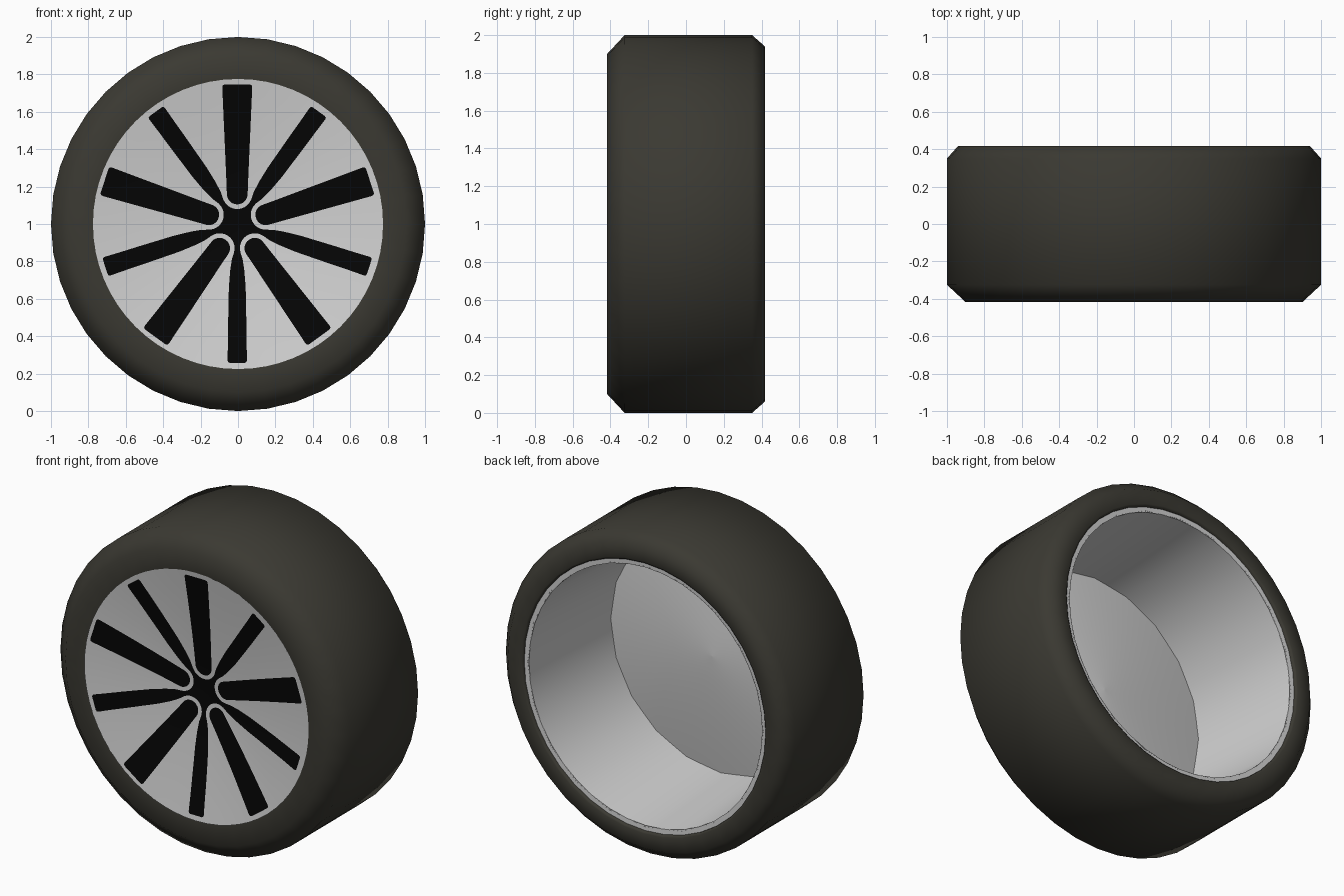
import bpy, math
from math import sin, cos, pi, sqrt, tan, radians

if "Cube" in bpy.data.objects:
    bpy.data.objects.remove(bpy.data.objects["Cube"])


def material(name, rgb):
    m = bpy.data.materials.new(name)
    m.diffuse_color = (*rgb, 1)
    m.use_nodes = True
    m.node_tree.nodes["Principled BSDF"].inputs["Base Color"].default_value = m.diffuse_color
    return m


RUBBER = material("dark_rubber", (0.043, 0.041, 0.032))
SILVER = material("silver_metal", (0.64, 0.64, 0.64))
BLACK = material("black_opening", (0.0015, 0.0015, 0.0015))


def make(name, verts, faces, mat, smooth=True):
    me = bpy.data.meshes.new(name)
    me.from_pydata(verts, [], faces)
    me.materials.append(mat)
    for p in me.polygons:
        p.use_smooth = smooth
    ob = bpy.data.objects.new(name, me)
    bpy.context.collection.objects.link(ob)
    return ob


def lathe(name, profile, n, mat):
    """Spin (radius, y) points about the y axis through z = 1."""
    verts, faces = [], []
    for r, y in profile:
        for k in range(n):
            a = 2 * pi * k / n
            verts.append((r * cos(a), y, 1 + r * sin(a)))
    for i in range(len(profile) - 1):
        for k in range(n):
            j = (k + 1) % n
            faces.append((i * n + k, i * n + j, (i + 1) * n + j, (i + 1) * n + k))
    return make(name, verts, faces, mat)


# shallow dished wheel face
def dish_y(r):
    return -0.32 - 0.09 * (r / 0.775) ** 1.4


# tyre: bevelled shoulders, open towards the rim
lathe("tyre", [(0.837, 0.395), (0.839, 0.412), (0.85, 0.418), (0.94, 0.418), (1.0, 0.35),
               (1.0, -0.325), (0.90, -0.418), (0.768, -0.402)], 40, RUBBER)

# rim barrel, seen from the open back, with a flat lip against the tyre
lathe("rim_barrel", [(0.762, -0.345), (0.815, 0.40)], 20, SILVER)
lathe("rim_lip", [(0.806, 0.399), (0.85, 0.401)], 40, SILVER)

# front of the wheel face and its back, which closes the barrel
radii = [0.775 * i / 10 + 0.0005 for i in range(11)]
lathe("wheel_face", [(r, dish_y(r)) for r in radii], 64, SILVER)
lathe("wheel_face_back", [(r, dish_y(r) + 0.063) for r in radii], 40, SILVER)


# painted openings draped over the dish as strips of (distance, half width)
def strips(name, pts, start_deg):
    verts, faces = [], []
    for k in range(5):
        a = radians(start_deg + 72 * k)
        base = len(verts)
        for u, w in pts:
            for s in (w, 0, -w):
                verts.append((u * cos(a) - s * sin(a) - 0.004,
                              dish_y(sqrt(u * u + s * s)) - 0.004,
                              1 + u * sin(a) + s * cos(a)))
        for i in range(len(pts) - 1):
            b = base + 3 * i
            for c in (b, b + 1):
                faces.append((c, c + 1, c + 4, c + 3))
    return make(name, verts, faces, BLACK)


# wide openings with a round inner end
wide = [(0.16 - 0.055 * cos(t * pi / 16), 0.055 * sin(t * pi / 16) + 0.0005) for t in range(9)]
wide += [(0.16 + 0.57 * t / 8, 0.055 + 0.025 * t / 8) for t in range(1, 9)]
wide += [(0.742, 0.077), (0.746, 0.067)]
strips("wide_openings", wide, 90)

# narrow openings that run into the black hub, going round the wide ones
CU, CW, CR = 0.16 * cos(radians(36)), 0.16 * sin(radians(36)), 0.08
narrow = [(u, u * tan(radians(36))) for u in (0.0005, 0.03, 0.0647)]
narrow += [(u, CW - sqrt(CR ** 2 - (u - CU) ** 2)) for u in (0.072, 0.082, 0.095, 0.11, 0.129, 0.15)]
narrow += [(0.19, 0.029), (0.25, 0.038), (0.34, 0.045), (0.44, 0.047), (0.54, 0.049),
           (0.64, 0.05), (0.728, 0.052), (0.738, 0.049), (0.742, 0.04)]
strips("narrow_openings_and_hub", narrow, -90)
